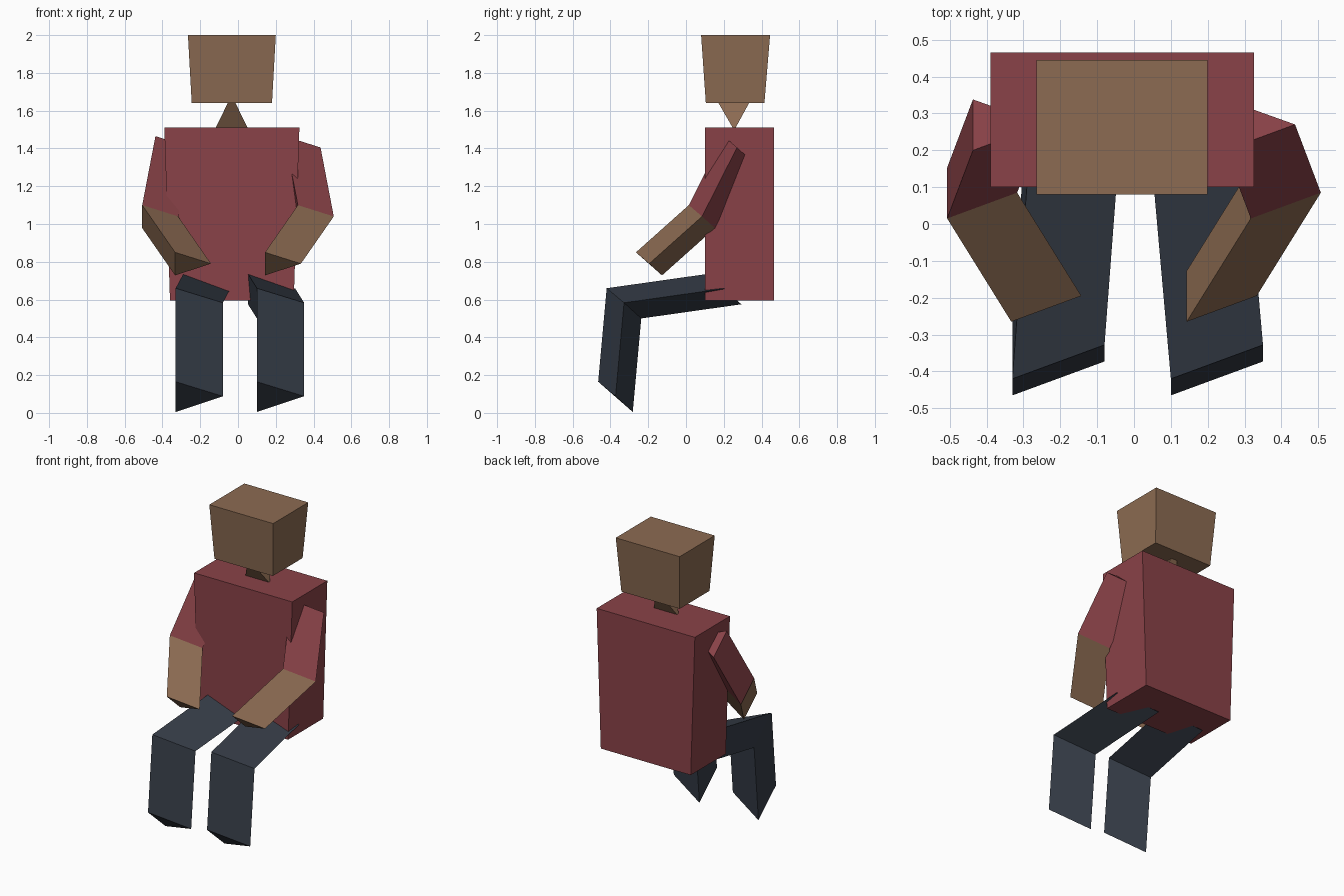
import bpy
import bmesh
from mathutils import Vector

cube = bpy.data.objects.get("Cube")
if cube:
    bpy.data.objects.remove(cube, do_unlink=True)


def material(name, rgb):
    mat = bpy.data.materials.new(name)
    mat.use_nodes = True
    mat.diffuse_color = (*rgb, 1)
    mat.node_tree.nodes["Principled BSDF"].inputs["Base Color"].default_value = (*rgb, 1)
    return mat


skin = material("brown skin", (0.262, 0.147, 0.084))
red = material("dark red cloth", (0.254, 0.055, 0.065))
navy = material("navy cloth", (0.037, 0.047, 0.065))


def loft(name, rings, mats):
    """Join rings of points with side walls and close both ends.
    One material per segment between rings."""
    bm = bmesh.new()
    loops = [[bm.verts.new(p) for p in ring] for ring in rings]
    n = len(loops[0])
    for s, (lo, hi) in enumerate(zip(loops, loops[1:])):
        for i in range(n):
            j = (i + 1) % n
            bm.faces.new((lo[i], lo[j], hi[j], hi[i])).material_index = min(s, len(mats) - 1)
    bm.faces.new(loops[0][::-1])
    bm.faces.new(loops[-1]).material_index = len(mats) - 1
    bmesh.ops.recalc_face_normals(bm, faces=bm.faces)
    mesh = bpy.data.meshes.new(name)
    bm.to_mesh(mesh)
    bm.free()
    for mat in mats:
        mesh.materials.append(mat)
    obj = bpy.data.objects.new(name, mesh)
    bpy.context.collection.objects.link(obj)
    return obj


def rect(x0, x1, y0, y1, z):
    return [(x0, y0, z), (x1, y0, z), (x1, y1, z), (x0, y1, z)]


def limb(name, path, side, back, mats):
    """Three-sided limb: the path is its front edge, and side and back
    are the offsets of the two other edges."""
    rings = []
    for p in path:
        p = Vector(p)
        rings.append([p, p + Vector(side), p + Vector(back)])
    return loft(name, rings, mats)


# Torso and head taper downward
loft("torso", [rect(-0.36, 0.295, 0.10, 0.465, 0.595),
               rect(-0.39, 0.325, 0.10, 0.465, 1.51)], [red])
loft("head", [rect(-0.245, 0.18, 0.105, 0.415, 1.64),
              rect(-0.265, 0.20, 0.08, 0.445, 2.0)], [skin])

# Neck: a wedge turning from a wide base edge to a deep top edge
loft("neck", [rect(-0.12, 0.053, 0.25, 0.26, 1.505),
              rect(-0.04, -0.028, 0.155, 0.35, 1.67)], [skin])

# Arms mirror their centre lines, but share one cross-section
half = 0.095
for name, sign in (("left_arm", 1), ("right_arm", -1)):
    path = [(sign * x - half, y, z) for x, y, z in
            ((0.342, 0.20, 1.465), (0.412, 0.015, 1.10), (0.238, -0.265, 0.85))]
    limb(name, path, (0.19, 0.07, -0.06), (0, 0.138, -0.122), [red, skin])

# Legs: hip, knee and foot along the front edge
for name, hip_x, knee_x in (("left_leg", 0.053, 0.10), ("right_leg", -0.29, -0.33)):
    path = [(hip_x, 0.11, 0.735), (knee_x, -0.42, 0.66), (knee_x, -0.465, 0.165)]
    limb(name, path, (0.25, 0.092, -0.077), (0, 0.183, -0.16), [navy])
